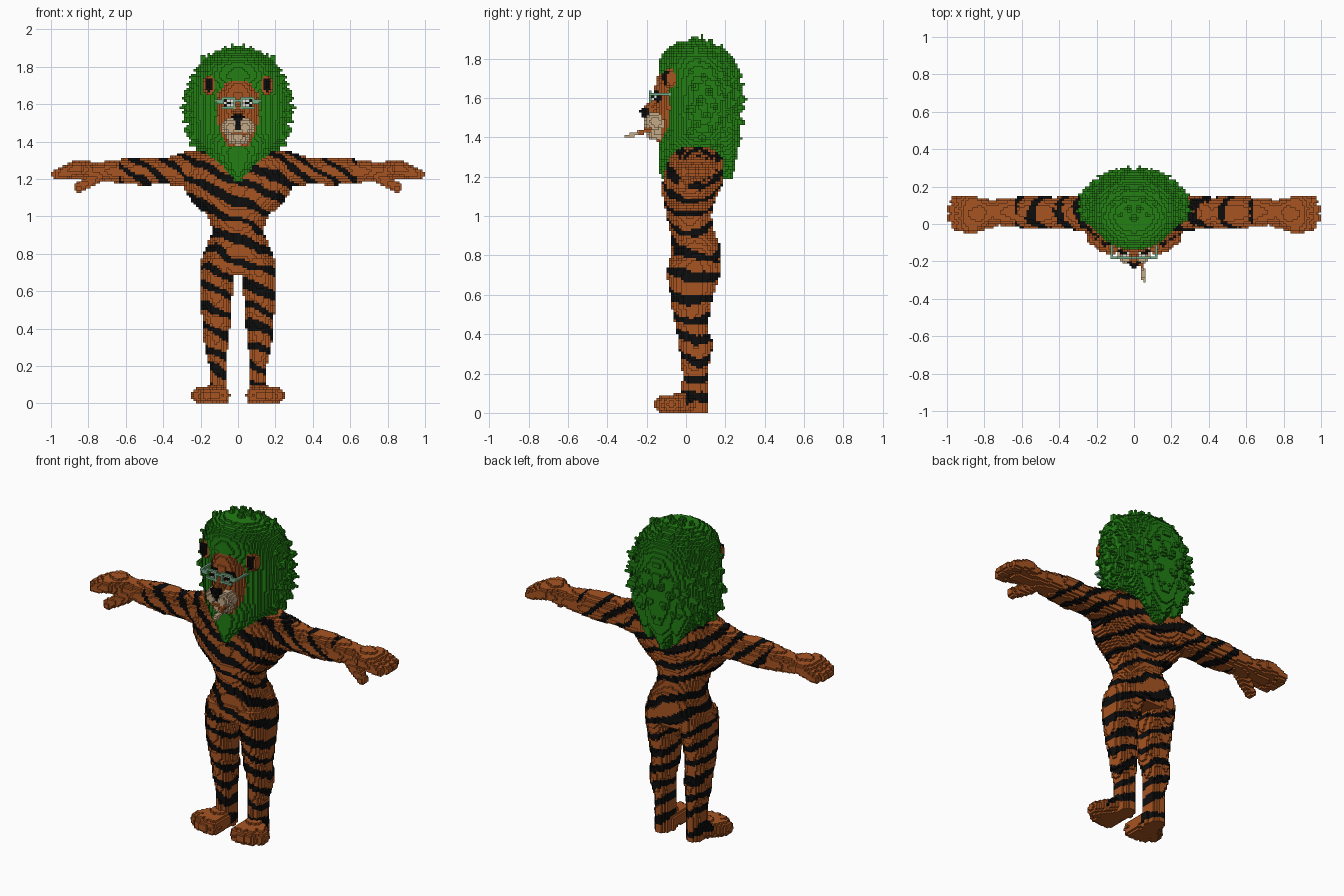
import bpy, math
from mathutils import Vector, noise

if "Cube" in bpy.data.objects:
    bpy.data.objects.remove(bpy.data.objects["Cube"])

S = 0.0125                      # block size
cells = {}                      # (i, j, k) -> (part, colour)

COLOURS = {
    "orange fur": (0.39, 0.09, 0.016, 1),
    "black stripe": (0.004, 0.004, 0.004, 1),
    "green mane": (0.016, 0.21, 0.007, 1),
    "tan muzzle": (0.56, 0.40, 0.24, 1),
    "eye white": (0.8, 0.8, 0.72, 1),
    "pale green frame": (0.17, 0.42, 0.24, 1),
}
MATS = {}
for name, col in COLOURS.items():
    MATS[name] = bpy.data.materials.new(name)
    MATS[name].diffuse_color = col


def fill(part, colour, lo, hi, inside):
    """Fill every block whose centre passes the test."""
    a = [math.floor(v / S) for v in lo]
    b = [math.ceil(v / S) for v in hi]
    for i in range(a[0], b[0] + 1):
        for j in range(a[1], b[1] + 1):
            for k in range(max(0, a[2]), b[2] + 1):
                p = ((i + .5) * S, (j + .5) * S, (k + .5) * S)
                if inside(p):
                    cells[i, j, k] = (part, colour(p) if callable(colour) else colour)


def ball(part, colour, c, r):
    fill(part, colour, [c[n] - r[n] for n in range(3)], [c[n] + r[n] for n in range(3)],
         lambda p: sum(((p[n] - c[n]) / r[n]) ** 2 for n in range(3)) <= 1)


def box(part, colour, lo, hi):
    fill(part, colour, lo, hi, lambda p: all(lo[n] <= p[n] <= hi[n] for n in range(3)))


def tube(part, colour, p0, p1, r0, r1):
    a, d = Vector(p0), Vector(p1) - Vector(p0)
    m = max(r0, r1)

    def inside(p):
        q = Vector(p) - a
        t = min(1, max(0, q.dot(d) / d.length_squared))
        return (q - d * t).length <= r0 + (r1 - r0) * t
    fill(part, colour, [min(u, v) - m for u, v in zip(p0, p1)],
         [max(u, v) + m for u, v in zip(p0, p1)], inside)


def loft(part, colour, axis, rows, side=1, power=2.0):
    """Rows are (position, centre 1, radius 1, centre 2, radius 2)."""
    o = [n for n in range(3) if n != axis]
    for r, s in zip(rows, rows[1:]):
        lo, hi = [0] * 3, [0] * 3
        lo[axis], hi[axis] = r[0], s[0]
        for n, c in ((0, 1), (1, 3)):
            lo[o[n]] = min(r[c] - r[c + 1], s[c] - s[c + 1])
            hi[o[n]] = max(r[c] + r[c + 1], s[c] + s[c + 1])
        if side < 0:
            lo[0], hi[0] = -hi[0], -lo[0]

        def inside(p):
            q = (p[0] * side, p[1], p[2])
            t = (q[axis] - r[0]) / (s[0] - r[0])
            if not 0 <= t <= 1:
                return False
            v = [x + (y - x) * t for x, y in zip(r, s)]
            return abs((q[o[0]] - v[1]) / v[2]) ** power + abs((q[o[1]] - v[3]) / v[4]) ** power <= 1
        fill(part, colour, lo, hi, inside)


def fur(p):
    """Slanted wavy stripes, plain hands and toes."""
    x, y, z = p
    if abs(x) > .64 or (z < .1 and y < .0):
        return "orange fur"
    c = max(-.22, min(.22, x))
    n = noise.noise(Vector((x * 8, y * 8, z * 8)))
    m = noise.noise(Vector((x * 5 + 7, y * 5, z * 9)))
    u = z + .38 * c + .8 * (x - c) + .12 * y + .035 * n
    return "black stripe" if math.sin(2 * math.pi * u / .105) > .22 + .8 * m else "orange fur"


# torso and hips
loft("torso", fur, 2, [
    (.69, 0, .17, .04, .12), (.75, 0, .2, .045, .135), (.8, 0, .188, .05, .13),
    (.85, 0, .165, .055, .125), (.9, 0, .142, .04, .11), (.95, 0, .143, .022, .112),
    (1.0, 0, .16, .015, .115), (1.05, 0, .215, .015, .125), (1.1, 0, .262, .018, .137),
    (1.15, 0, .292, .03, .15), (1.2, 0, .3, .038, .155), (1.25, 0, .3, .045, .15),
    (1.3, 0, .29, .05, .145), (1.35, 0, .24, .055, .11)], power=2.2)

for side, tag in ((1, "left"), (-1, "right")):
    # leg
    loft(tag + "_leg", fur, 2, [
        (.0, .105, .05, .04, .07), (.1, .105, .046, .045, .065), (.2, .105, .048, .045, .063),
        (.3, .118, .062, .05, .08), (.36, .117, .067, .05, .085), (.42, .113, .073, .03, .08),
        (.5, .117, .081, .028, .092), (.6, .117, .087, .03, .11), (.7, .112, .09, .037, .137),
        (.77, .105, .09, .045, .135)], side)
    # foot with four toes
    for tx, ty in ((.085, -.115), (.125, -.122), (.167, -.11), (.207, -.075)):
        tube(tag + "_foot", fur, (side * .105, .03, .05), (side * tx, ty, .043), .055, .042)
    # arm and palm
    loft(tag + "_arm", fur, 0, [
        (.2, .06, .1, 1.25, .1), (.28, .06, .1, 1.25, .095), (.35, .06, .088, 1.245, .077),
        (.42, .06, .083, 1.24, .068), (.5, .058, .088, 1.242, .076), (.58, .062, .085, 1.242, .07),
        (.7, .065, .073, 1.24, .055), (.76, .065, .063, 1.24, .047), (.82, .055, .085, 1.252, .048),
        (.9, .052, .092, 1.248, .045), (.93, .055, .07, 1.24, .03)], side)
    # fingers and thumb
    for fy, end in ((-.015, .95), (.03, .972), (.075, .972), (.117, .955)):
        tube(tag + "_hand", "orange fur", (side * .86, fy, 1.257), (side * end, fy + .005, 1.225), .036, .028)
    tube(tag + "_hand", "orange fur", (side * .75, .02, 1.215), (side * .85, -.02, 1.153), .035, .028)

# mane: main mass
loft("mane", "green mane", 2, [
    (1.19, 0, .045, .055, .18), (1.25, 0, .1, .055, .195), (1.3, 0, .165, .06, .2),
    (1.35, 0, .2, .065, .205), (1.4, 0, .235, .072, .2), (1.45, 0, .255, .085, .19),
    (1.55, 0, .272, .09, .19), (1.65, 0, .262, .088, .195), (1.75, 0, .235, .065, .205),
    (1.81, 0, .215, .055, .185), (1.85, 0, .17, .045, .14), (1.89, 0, .09, .04, .07)])

# mane: pointed tufts spread evenly, mirrored
for n in range(190):
    dz = 1 - 2 * (n + .5) / 190
    a = n * 2.39996
    d = Vector((math.cos(a) * math.sqrt(1 - dz * dz), math.sin(a) * math.sqrt(1 - dz * dz), dz))
    if d.x < 0 or (d.y < -.35 and -.75 < dz < .62):
        continue
    for side in (1, -1):
        base = (side * d.x * .225, .08 + d.y * .17, 1.57 + dz * .28)
        tip = (side * d.x * .305, .08 + d.y * .232, 1.565 + dz * .35)
        tube("mane", "green mane", base, tip, .05, .006)
for x in (-.13, 0, .13):        # hanging locks at the back
    tube("mane", "green mane", (x, .19, 1.42), (x * .7, .225, 1.2 + abs(x) * .4), .07, .015)
for x, z in ((.19, 1.87), (.07, 1.915)):      # crown points
    for side in (1, -1):
        tube("mane", "green mane", (side * x * .9, .05, z - .1), (side * x, .05, z - .01), .05, .008)

# head
loft("head", "orange fur", 2, [
    (1.38, 0, .07, -.08, .07), (1.44, 0, .1, -.06, .09), (1.5, 0, .115, -.05, .1),
    (1.58, 0, .12, -.05, .11), (1.65, 0, .115, -.05, .11), (1.7, 0, .09, -.06, .09),
    (1.725, 0, .06, -.07, .07)])
tube("snout", "orange fur", (0, -.13, 1.59), (0, -.19, 1.535), .034, .03)
ball("chin", "tan muzzle", (0, -.14, 1.42), (.06, .06, .04))
for side in (1, -1):
    ball("muzzle", "tan muzzle", (side * .037, -.155, 1.478), (.05, .058, .052))
    # ear with dark inside
    ball("ear", "orange fur", (side * .153, -.075, 1.7), (.036, .036, .056))
    ball("ear", "black stripe", (side * .157, -.1, 1.705), (.02, .022, .038))
    # eye
    ball("eye", "black stripe", (side * .048, -.145, 1.607), (.036, .022, .03))
    ball("eye", "eye white", (side * .046, -.155, 1.606), (.027, .022, .02))
    box("eye", "black stripe", (side * .044 - .0125, -.188, 1.5995), (side * .044 + .0125, -.16, 1.613))
    # glasses: four bars round each eye, and the arm
    for x0, x1, z0, z1 in ((.012, .088, 1.625, 1.6375), (.012, .088, 1.5745, 1.5875),
                           (.0, .025, 1.5875, 1.6255), (.075, .1125, 1.6, 1.625)):
        if x0 == 0:
            x0, x1 = .0125, .025
        xs = sorted((side * x0, side * x1))
        box("glasses", "pale green frame", (xs[0], -.1876, z0), (xs[1], -.1749, z1))
    xs = sorted((side * .1125, side * .125))
    box("glasses", "pale green frame", (xs[0], -.1876, 1.6125), (xs[1], -.07, 1.625))
box("glasses", "pale green frame", (-.0125, -.1876, 1.6125), (.0125, -.1749, 1.625))

# nose, lip line and mouth
ball("nose", "black stripe", (0, -.205, 1.53), (.034, .027, .02))
ball("nose", "black stripe", (0, -.2, 1.513), (.02, .024, .022))
box("nose", "black stripe", (-.0125, -.2, 1.4625), (.0125, -.12, 1.5))
box("mouth", "orange fur", (-.04, -.215, 1.4375), (.06, -.17, 1.45))

# smoking stick
tube("smoking_stick", lambda p: "orange fur" if p[1] > -.235 else "tan muzzle",
     (.035, -.18, 1.44), (.055, -.302, 1.405), .0115, .0105)

# turn the blocks of each part into an object, keeping only visible faces
SIDES = []
for ax in range(3):
    for sg in (0, 1):
        quad = []
        for u, v in ((0, 0), (1, 0), (1, 1), (0, 1)):
            c = [0, 0, 0]
            c[ax], c[(ax + 1) % 3], c[(ax + 2) % 3] = sg, u, v
            quad.append(tuple(c))
        step = [0, 0, 0]
        step[ax] = 2 * sg - 1
        SIDES.append((step, quad if sg else quad[::-1]))

parts = {}
for (i, j, k), (part, colour) in cells.items():
    verts, faces, mats, used = parts.setdefault(part, ({}, [], [], []))
    for st, quad in SIDES:
        if (i + st[0], j + st[1], k + st[2]) not in cells:
            if colour not in used:
                used.append(colour)
            faces.append([verts.setdefault((i + a, j + b, k + c), len(verts)) for a, b, c in quad])
            mats.append(used.index(colour))

for part, (verts, faces, mats, used) in parts.items():
    if not faces:
        continue
    mesh = bpy.data.meshes.new(part)
    mesh.from_pydata([(a * S, b * S, c * S) for a, b, c in verts], [], faces)
    for colour in used:
        mesh.materials.append(MATS[colour])
    mesh.polygons.foreach_set("material_index", mats)
    mesh.update()
    bpy.context.collection.objects.link(bpy.data.objects.new(part, mesh))

for m in bpy.data.materials:
    if m.users and not m.is_grease_pencil:
        m.use_nodes = True
        m.node_tree.nodes["Principled BSDF"].inputs["Base Color"].default_value = m.diffuse_color
